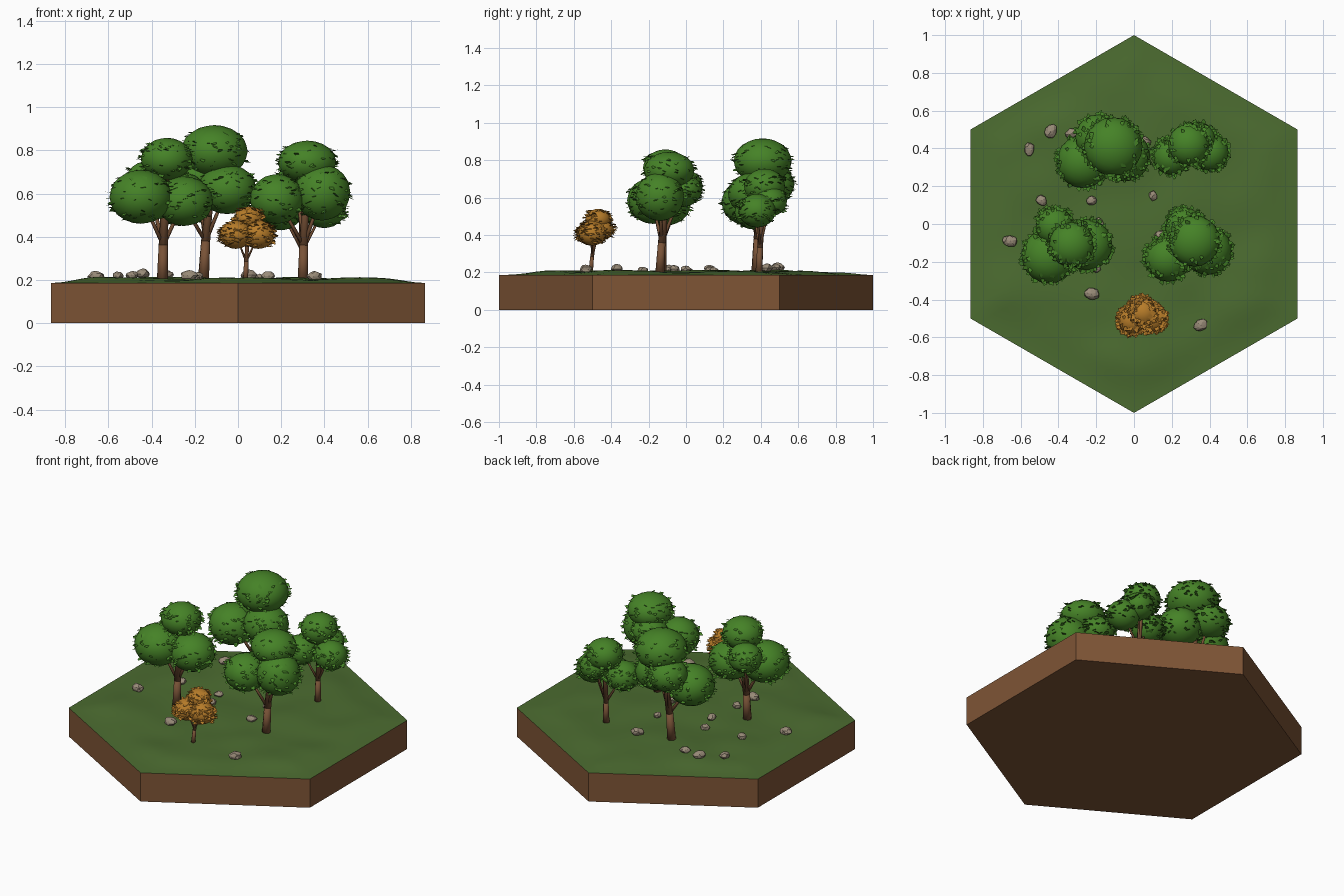
import bpy, bmesh, math, random
from mathutils import Vector, Matrix, noise

if "Cube" in bpy.data.objects:
    bpy.data.objects.remove(bpy.data.objects["Cube"])

random.seed(4)


def mat(name, rgb):
    m = bpy.data.materials.new(name)
    m.diffuse_color = (*rgb, 1)
    m.use_nodes = True
    m.node_tree.nodes["Principled BSDF"].inputs["Base Color"].default_value = m.diffuse_color
    return m


GRASS = mat("grass green", (0.072, 0.15, 0.03))
DIRT = mat("dirt brown", (0.21, 0.09, 0.036))
LEAF = mat("leaf green", (0.06, 0.225, 0.02))
GOLD = mat("autumn gold", (0.47, 0.2, 0.022))
BARK = mat("bark brown", (0.19, 0.085, 0.038))
STONE = mat("stone grey", (0.32, 0.26, 0.19))


def finish(bm, name, material, smooth=False):
    me = bpy.data.meshes.new(name)
    bm.to_mesh(me)
    bm.free()
    me.materials.append(material)
    if smooth:
        me.polygons.foreach_set("use_smooth", [True] * len(me.polygons))
    ob = bpy.data.objects.new(name, me)
    bpy.context.collection.objects.link(ob)
    return ob


HEX = [(math.cos(math.radians(30 + 60 * i)), math.sin(math.radians(30 + 60 * i))) for i in range(6)]
EDGE = 0.186


def ground(x, y):
    # height of the lawn: flat rim, gently bumpy middle
    d = max(abs(x * math.cos(math.radians(a)) + y * math.sin(math.radians(a))) for a in (0, 60, 120)) / 0.866
    t = min(1, max(0, (1 - d) / 0.25))
    t = t * t * (3 - 2 * t)
    return EDGE + t * (0.019 + 0.014 * noise.noise(Vector((x * 4, y * 4, 1.7))))


# earth block: open-topped hexagonal prism
bm = bmesh.new()
low = [bm.verts.new((x, y, 0)) for x, y in HEX]
high = [bm.verts.new((x, y, EDGE)) for x, y in HEX]
bm.faces.new(low[::-1])
for i in range(6):
    j = (i + 1) % 6
    bm.faces.new((low[i], low[j], high[j], high[i]))
finish(bm, "earth_block", DIRT)

# lawn: subdivided hexagon
bm = bmesh.new()
mid = bm.verts.new((0, 0, 0))
rim = [bm.verts.new((x, y, 0)) for x, y in HEX]
for i in range(6):
    bm.faces.new((mid, rim[i], rim[(i + 1) % 6]))
bmesh.ops.subdivide_edges(bm, edges=bm.edges[:], cuts=19, use_grid_fill=True)
for v in bm.verts:
    v.co.z = ground(v.co.x, v.co.y)
finish(bm, "lawn", GRASS, True)


def limb(bm, a, b, r1, r2, sides=8):
    a, b = Vector(a), Vector(b)
    d = b - a
    m = Matrix.Translation((a + b) / 2) @ d.to_track_quat('Z', 'Y').to_matrix().to_4x4()
    bmesh.ops.create_cone(bm, cap_ends=True, segments=sides, radius1=r1, radius2=r2,
                          depth=d.length, matrix=m)


def tree(name, base, lobes, material, r, leaf, count, cap):
    x, y = base
    z0 = ground(x, y) - 0.01
    top = Vector(lobes[0][:3])
    # trunk with one branch into each lower lobe
    bm = bmesh.new()
    fork = Vector((x, y, z0)).lerp(top, 0.3)
    fork.x = x + (top.x - x) * 0.2
    fork.y = y + (top.y - y) * 0.2
    limb(bm, (x, y, z0), fork, r, r * 0.82)
    limb(bm, fork, top, r * 0.82, r * 0.5)
    for l in lobes[1:]:
        limb(bm, fork, l[:3], r * 0.4, r * 0.25, 6)
    finish(bm, name + "_trunk", BARK, True)
    # crown: slightly flattened balls
    bm = bmesh.new()
    for lx, ly, lz, rx, rz in lobes:
        m = Matrix.Translation((lx, ly, lz)) @ Matrix.Diagonal((rx, rx, rz, 1))
        bmesh.ops.create_icosphere(bm, subdivisions=3, radius=1, matrix=m)
    finish(bm, name + "_crown", material, True)
    # loose leaves: small, nearly level kites sticking out of the balls
    bm = bmesh.new()
    for lx, ly, lz, rx, rz in lobes:
        for _ in range(count):
            nz = random.uniform(-0.8, cap)
            a = random.uniform(0, math.tau)
            h = math.sqrt(1 - nz * nz)
            p = Vector((lx + rx * h * math.cos(a), ly + rx * h * math.sin(a), lz + rz * nz))
            if any(((p.x - o[0]) / o[3]) ** 2 + ((p.y - o[1]) / o[3]) ** 2 + ((p.z - o[2]) / o[4]) ** 2 < 0.9
                   for o in lobes):
                continue
            yaw = a + random.uniform(-0.9, 0.9)
            rot = (Matrix.Rotation(yaw, 3, 'Z') @ Matrix.Rotation(random.uniform(-0.3, 0.6), 3, 'Y')
                   @ Matrix.Rotation(random.uniform(-0.5, 0.5), 3, 'X'))
            s = leaf * random.uniform(0.75, 1.2)
            kite = [(-0.4, 0, 0), (0.15, -0.4, 0), (0.75, 0, 0), (0.15, 0.4, 0)]
            bm.faces.new([bm.verts.new(p + rot @ (Vector(k) * s)) for k in kite])
    finish(bm, name + "_leaves", material)


# lobes: x, y, z, horizontal radius, vertical radius (top lobe first)
tree("left_front_tree", (-0.35, -0.13), [
    (-0.33, -0.11, 0.76, 0.12, 0.098), (-0.45, -0.17, 0.585, 0.145, 0.125),
    (-0.25, -0.11, 0.565, 0.135, 0.115), (-0.42, -0.01, 0.66, 0.1, 0.09)],
    LEAF, 0.026, 0.031, 100, 0.75)
tree("left_back_tree", (-0.16, 0.375), [
    (-0.11, 0.41, 0.795, 0.155, 0.122), (-0.27, 0.33, 0.575, 0.14, 0.125),
    (-0.05, 0.36, 0.62, 0.135, 0.115), (-0.19, 0.46, 0.67, 0.12, 0.1)],
    LEAF, 0.026, 0.031, 100, 0.75)
tree("right_front_tree", (0.3, -0.14), [
    (0.32, -0.09, 0.745, 0.135, 0.1), (0.39, -0.14, 0.605, 0.13, 0.13),
    (0.18, -0.18, 0.575, 0.125, 0.115), (0.27, -0.02, 0.64, 0.105, 0.09)],
    LEAF, 0.026, 0.031, 100, 0.75)
tree("right_back_tree", (0.3, 0.39), [
    (0.29, 0.42, 0.66, 0.11, 0.095), (0.4, 0.38, 0.53, 0.1, 0.09),
    (0.2, 0.36, 0.52, 0.1, 0.09), (0.34, 0.45, 0.58, 0.09, 0.08)],
    LEAF, 0.02, 0.031, 90, 0.75)
tree("autumn_tree", (0.035, -0.51), [
    (0.05, -0.47, 0.485, 0.068, 0.055), (-0.01, -0.51, 0.41, 0.075, 0.066),
    (0.095, -0.5, 0.41, 0.075, 0.066), (0.04, -0.46, 0.43, 0.075, 0.06)],
    GOLD, 0.013, 0.03, 150, 0.85)

# scattered stones: x, y, radius
STONES = [(-0.44, 0.49, 0.034), (-0.555, 0.395, 0.03), (-0.33, 0.48, 0.028), (-0.49, 0.125, 0.028),
          (-0.225, 0.125, 0.026), (0.1, 0.15, 0.024), (-0.655, -0.09, 0.034), (-0.225, -0.37, 0.035),
          (0.355, -0.535, 0.034), (-0.185, 0.0, 0.028), (-0.205, -0.23, 0.028), (0.05, 0.43, 0.034),
          (0.14, -0.06, 0.03)]
for i, (x, y, r) in enumerate(STONES):
    bm = bmesh.new()
    bmesh.ops.create_icosphere(bm, subdivisions=2, radius=1)
    spin = Matrix.Rotation(random.uniform(0, 6), 3, 'Z')
    for v in bm.verts:
        c = v.co * (1 + random.uniform(-0.15, 0.12))
        c = spin @ Vector((c.x * 1.15 * r, c.y * 0.92 * r, c.z * 0.72 * r))
        v.co = c + Vector((x, y, ground(x, y) + r * 0.45))
    finish(bm, f"stone_{i + 1}", STONE)
